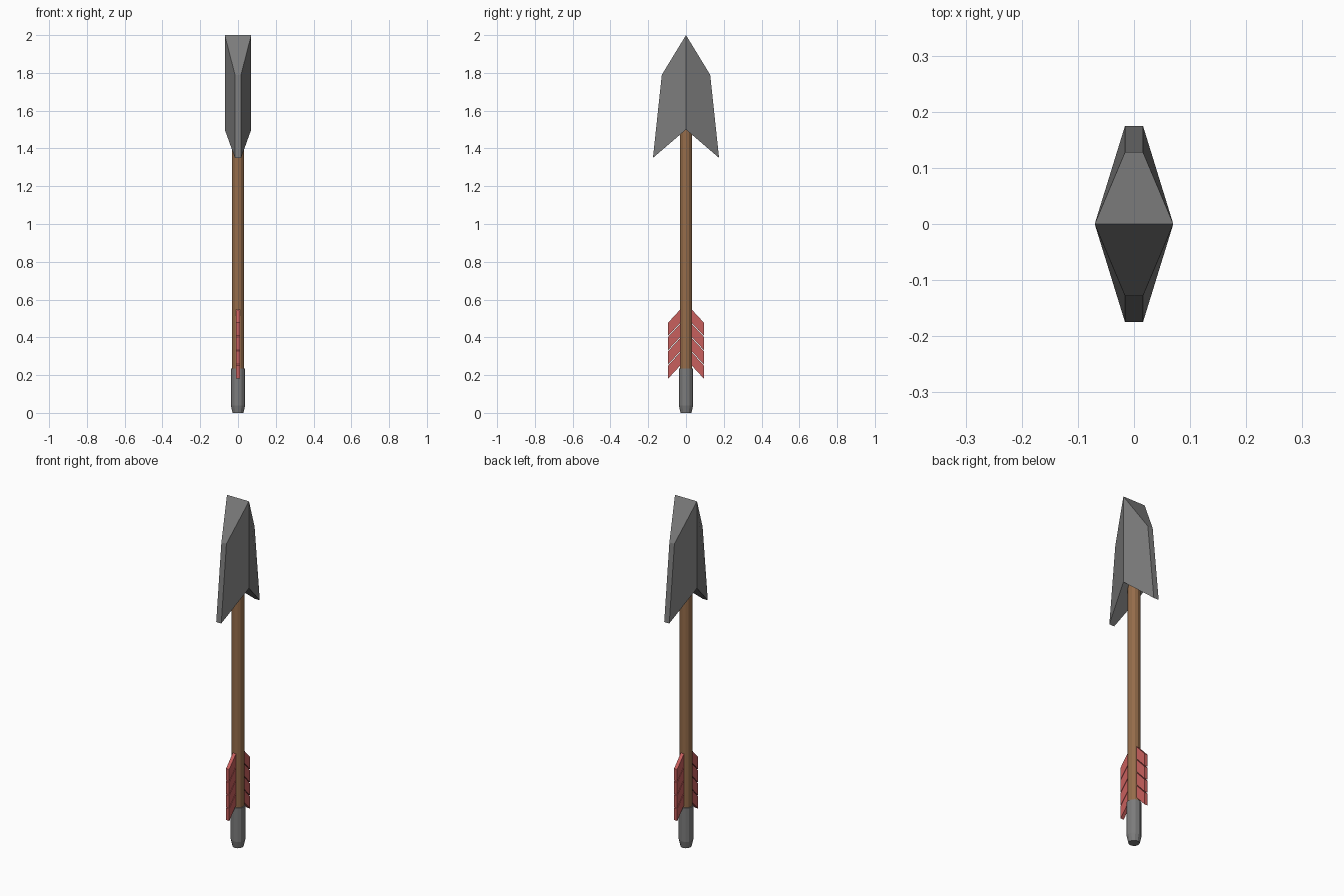
import bpy, bmesh, math

if "Cube" in bpy.data.objects:
    bpy.data.objects.remove(bpy.data.objects["Cube"])


def material(name, rgb):
    m = bpy.data.materials.new(name)
    m.diffuse_color = (*rgb, 1)
    m.use_nodes = True
    m.node_tree.nodes["Principled BSDF"].inputs["Base Color"].default_value = m.diffuse_color
    return m


GREY = material("steel grey", (0.20, 0.20, 0.20))
WOOD = material("brown wood", (0.30, 0.15, 0.068))
RED = material("feather red", (0.58, 0.115, 0.11))


def build(name, verts, faces, mat):
    me = bpy.data.meshes.new(name)
    me.from_pydata(verts, [], faces)
    bm = bmesh.new()
    bm.from_mesh(me)
    bmesh.ops.recalc_face_normals(bm, faces=bm.faces)
    bm.to_mesh(me)
    bm.free()
    me.materials.append(mat)
    ob = bpy.data.objects.new(name, me)
    bpy.context.collection.objects.link(ob)
    return ob


def lathe(name, profile, mat, n=12):
    """Closed round part from (radius, z) rings."""
    verts = [(r * math.cos(2 * math.pi * i / n), r * math.sin(2 * math.pi * i / n), z)
             for r, z in profile for i in range(n)]
    faces = [(k * n + i, k * n + (i + 1) % n, (k + 1) * n + (i + 1) % n, (k + 1) * n + i)
             for k in range(len(profile) - 1) for i in range(n)]
    faces += [tuple(range(n)), tuple(range(len(verts) - n, len(verts)))]
    return build(name, verts, faces, mat)


# Shaft and end cap
lathe("shaft", [(0.033, 0.2), (0.033, 1.52)], WOOD)
lathe("end_cap", [(0.029, 0), (0.038, 0.04), (0.038, 0.235)], GREY)

# Barbed head: a central ridge flanked by two swept blades
verts = []
for s in (-1, 1):
    verts += [(s * 0.07, 0, 2.0), (s * 0.07, 0, 1.5)]
    for y in (-1, 1):
        verts += [(s * 0.016, y * 0.128, 1.79), (s * 0.016, y * 0.175, 1.35)]
faces = []
for a in (2, 4):
    b = a + 1
    faces += [(0, 1, b, a), (6, 7, b + 6, a + 6),      # broad sides
              (0, a, a + 6, 6), (1, b, b + 6, 7),      # tip bevel and notch
              (a, b, b + 6, a + 6)]                    # blade edge
build("arrow_head", verts, faces, GREY)

# Fletching: four slanted vanes on each side
T = 0.01
for side, s in (("front", -1), ("back", 1)):
    for k in range(4):
        zo = 0.182 + 0.0755 * k
        h = 0.07
        outline = [(0.02, zo + 0.08), (0.094, zo), (0.094, zo + h), (0.02, zo + h + 0.08)]
        verts = [(x, s * y, z) for x in (-T, T) for y, z in outline]
        faces = [(0, 1, 2, 3), (4, 5, 6, 7)]
        faces += [(i, (i + 1) % 4, (i + 1) % 4 + 4, i + 4) for i in range(4)]
        build(f"feather_{side}_{k + 1}", verts, faces, RED)
